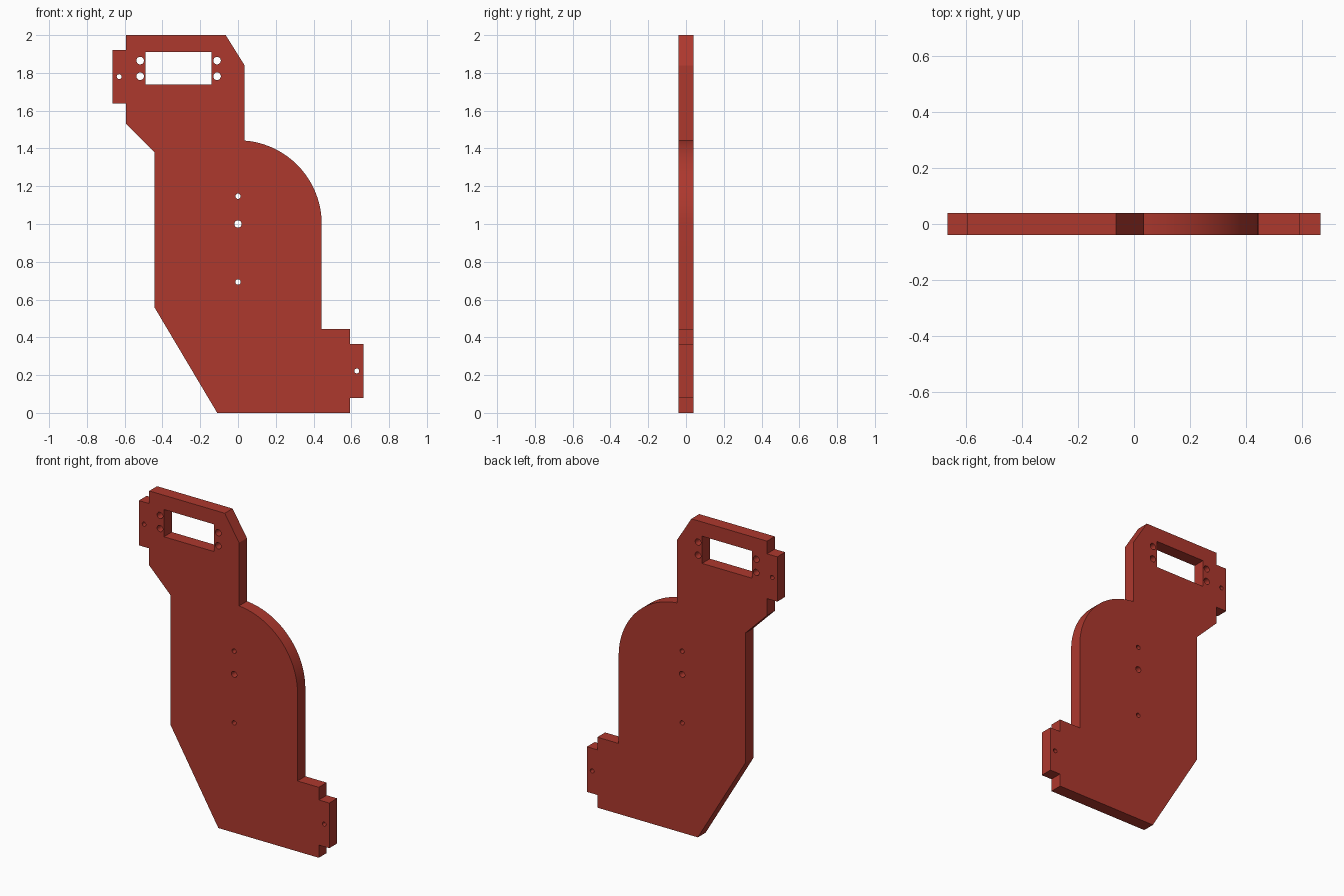
import bpy, bmesh
from math import sin, cos, pi, asin
from mathutils import Matrix

if "Cube" in bpy.data.objects:
    bpy.data.objects.remove(bpy.data.objects["Cube"])

HALF_THICKNESS = 0.039
R = 0.443          # shoulder arc radius, centred on (0, 1)


def circle(x, z, r, n=32):
    return [(x + r * cos(2 * pi * i / n), z + r * sin(2 * pi * i / n)) for i in range(n)]


# Rounded shoulder from the right edge up to the neck
end = pi / 2 - asin(0.035 / R)
shoulder = [(R * cos(end * i / 32), 1 + R * sin(end * i / 32)) for i in range(33)]

# Outer profile, counter-clockwise from the lower left
outline = [(-0.11, 0), (0.592, 0), (0.592, 0.08), (0.665, 0.08), (0.665, 0.365),
           (0.592, 0.365), (0.592, 0.445), (R, 0.445)]
outline += shoulder
outline += [(0.035, 1.84), (-0.065, 2), (-0.593, 2), (-0.593, 1.92), (-0.665, 1.92),
            (-0.665, 1.637), (-0.593, 1.637), (-0.593, 1.53), (-0.443, 1.38), (-0.443, 0.56)]

# Rectangular window, its four screw holes, the pivot holes and the tab holes
window = [(-0.49, 1.738), (-0.14, 1.738), (-0.14, 1.91), (-0.49, 1.91)]
holes = [circle(x, z, 0.02) for x in (-0.518, -0.111) for z in (1.782, 1.865)]
holes += [circle(0, 1.0, 0.019), circle(0, 1.147, 0.014), circle(0, 0.693, 0.014)]
holes += [circle(-0.629, 1.78, 0.013), circle(0.629, 0.222, 0.013)]

# Filled and extruded profile
curve = bpy.data.curves.new("plate_profile", 'CURVE')
curve.dimensions = '2D'
curve.fill_mode = 'BOTH'
curve.extrude = HALF_THICKNESS
for loop in [outline, window] + holes:
    spline = curve.splines.new('POLY')
    spline.points.add(len(loop) - 1)
    for p, (x, z) in zip(spline.points, loop):
        p.co = (x, z, 0, 1)
    spline.use_cyclic_u = True

plate = bpy.data.objects.new("side_plate", curve)
bpy.context.collection.objects.link(plate)
bpy.context.view_layer.objects.active = plate
plate.select_set(True)
bpy.ops.object.convert(target='MESH')
plate = bpy.context.object

# Stand upright and weld the caps to the walls
bm = bmesh.new()
bm.from_mesh(plate.data)
bm.transform(Matrix.Rotation(pi / 2, 4, 'X'))
bmesh.ops.remove_doubles(bm, verts=bm.verts, dist=0.0001)
bmesh.ops.recalc_face_normals(bm, faces=bm.faces)
bm.to_mesh(plate.data)
bm.free()
bpy.ops.object.shade_smooth_by_angle()

# Red finish
red = bpy.data.materials.new("red")
red.diffuse_color = (0.42, 0.04, 0.027, 1)
red.use_nodes = True
red.node_tree.nodes["Principled BSDF"].inputs["Base Color"].default_value = red.diffuse_color
plate.data.materials.clear()
plate.data.materials.append(red)
